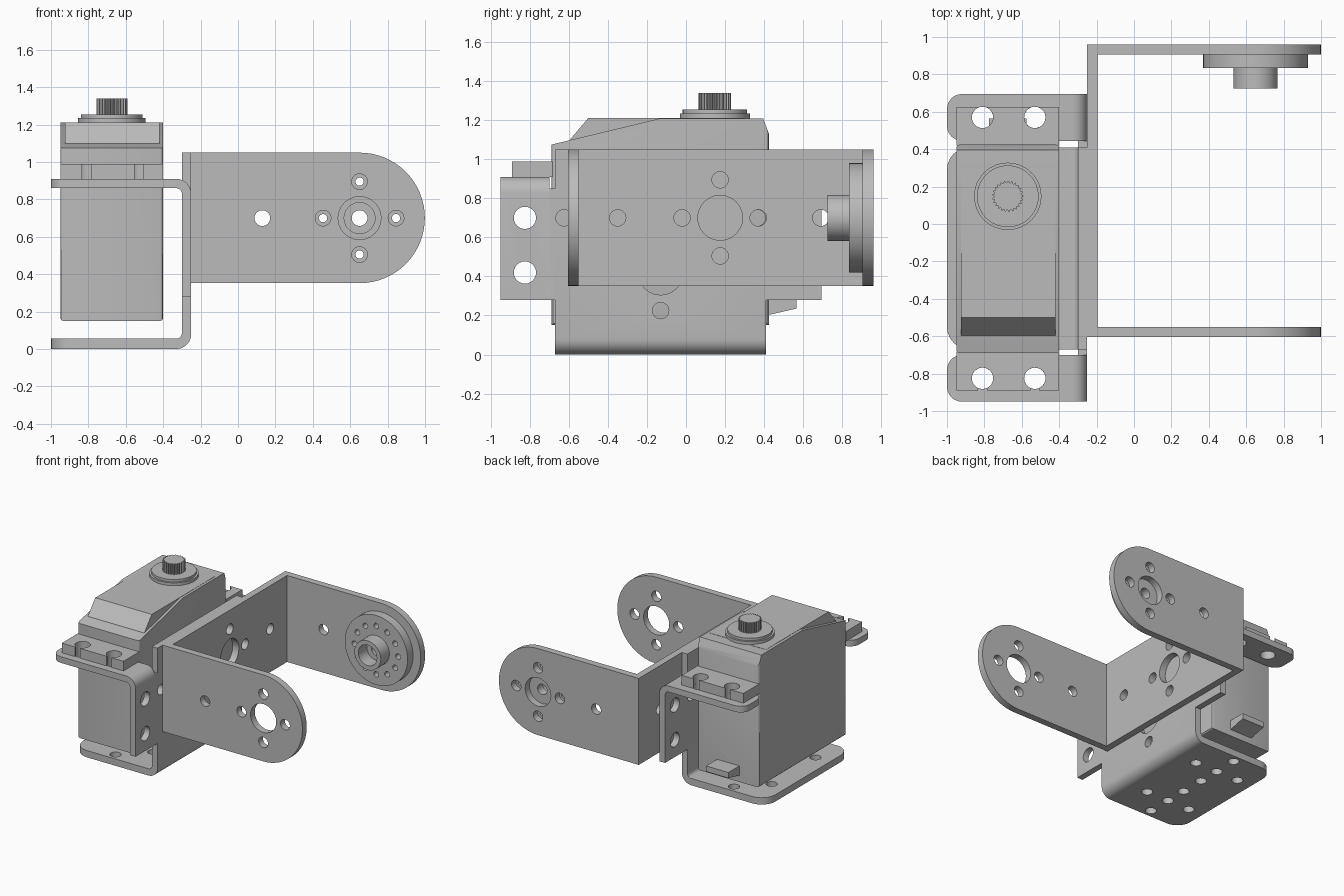
import bpy, bmesh
from math import sin, cos, pi, radians
from mathutils import Vector

if "Cube" in bpy.data.objects:
    bpy.data.objects.remove(bpy.data.objects["Cube"], do_unlink=True)

grey = bpy.data.materials.new("plain grey")
grey.use_nodes = True
grey.diffuse_color = (0.5, 0.5, 0.5, 1)
grey.node_tree.nodes["Principled BSDF"].inputs["Base Color"].default_value = (0.5, 0.5, 0.5, 1)


def place(axis, p, d):
    """Put a 2D point at depth d along an axis."""
    u, v = p
    return {"x": (d, u, v), "y": (u, d, v), "z": (u, v, d)}[axis]


def arc(cx, cy, r, a0=0, a1=360, n=24):
    steps = n if a1 - a0 == 360 else n + 1
    angles = [radians(a0 + (a1 - a0) * i / n) for i in range(steps)]
    return [(cx + r * cos(a), cy + r * sin(a)) for a in angles]


def rect(u0, v0, u1, v1):
    return [(u0, v0), (u1, v0), (u1, v1), (u0, v1)]


def add_prism(bm, axis, pts, a, b):
    low = [bm.verts.new(place(axis, p, a)) for p in pts]
    high = [bm.verts.new(place(axis, p, b)) for p in pts]
    bm.faces.new(low[::-1])
    bm.faces.new(high)
    for i in range(len(pts)):
        j = (i + 1) % len(pts)
        bm.faces.new((low[i], low[j], high[j], high[i]))


def finish(name, bm):
    bmesh.ops.recalc_face_normals(bm, faces=bm.faces)
    mesh = bpy.data.meshes.new(name)
    bm.to_mesh(mesh)
    bm.free()
    mesh.materials.append(grey)
    obj = bpy.data.objects.new(name, mesh)
    bpy.context.collection.objects.link(obj)
    return obj


def prism(name, axis, pts, a, b, round_if=None, radius=0.08, segs=6):
    bm = bmesh.new()
    add_prism(bm, axis, pts, a, b)
    if round_if:
        edges = [e for e in bm.edges if round_if(*[v.co for v in e.verts])]
        bmesh.ops.bevel(bm, geom=edges, offset=radius, segments=segs,
                        profile=0.5, affect='EDGES')
    return finish(name, bm)


def cut(obj, cutters):
    """Subtract a list of (axis, outline, start, end) prisms."""
    bm = bmesh.new()
    for c in cutters:
        add_prism(bm, *c)
    tool = finish("cutter", bm)
    mod = obj.modifiers.new("holes", 'BOOLEAN')
    mod.object, mod.operation, mod.solver = tool, 'DIFFERENCE', 'EXACT'
    bpy.context.view_layer.update()
    deps = bpy.context.evaluated_depsgraph_get()
    mesh = bpy.data.meshes.new_from_object(obj.evaluated_get(deps))
    obj.modifiers.clear()
    obj.data = mesh
    bpy.data.objects.remove(tool, do_unlink=True)


def holes(axis, centres, r, a, b):
    return [(axis, arc(u, v, r), a, b) for u, v in centres]


def cross(u, v, d=0.195):
    return [(u + d, v), (u - d, v), (u, v + d), (u, v - d)]


BIG, SMALL, MOUNT = 0.115, 0.042, 0.057
MID = -0.13
left_end = lambda p, q: p.x < -0.99 and q.x < -0.99 and abs(p.z - q.z) > 0.02

# Servo mount: central wall with its bottom flange
profile = ([(-1, 0)] + arc(-0.33, 0.08, 0.08, -90, 0, 6) + [(-0.25, 1.05), (-0.3, 1.05)]
           + arc(-0.33, 0.085, 0.03, 0, -90, 6) + [(-1, 0.055)])
mount = prism("mount_wall_and_base", "y", profile, -0.67, 0.41, left_end, 0.12)
base_holes = [(-0.67, MID + s * d) for s in (-1, 1) for d in (0.1, 0.28, 0.475)]
base_holes += [(-0.67 + i * 0.2, MID + j * 0.28) for i in (-1, 1) for j in (-1, 1)]
cut(mount, holes("z", base_holes, SMALL, -0.1, 0.1)
    + holes("x", [(MID, 0.42)], BIG, -0.35, -0.2)
    + holes("x", cross(MID, 0.42) + [(-0.625, 0.7), (0.365, 0.7)], SMALL, -0.35, -0.2))

# Servo mount: ears with top flanges, and the strips joining them to the wall
for side, y0, y1, s0, s1 in (("front", -0.95, -0.7, -0.7, -0.67),
                             ("back", 0.445, 0.695, 0.41, 0.445)):
    profile = ([(-0.3, 0.28), (-0.25, 0.28)] + arc(-0.33, 0.83, 0.08, 0, 90, 6)
               + [(-1, 0.91), (-1, 0.86)] + arc(-0.33, 0.83, 0.03, 90, 0, 6))
    ear = prism(side + "_mount_ear", "y", profile, y0, y1, left_end)
    cy = (y0 + y1) / 2
    cut(ear, holes("z", [(-0.81, cy), (-0.53, cy)], MOUNT, 0.8, 1)
        + holes("x", [(cy, 0.7), (cy, 0.42)], MOUNT, -0.35, -0.2))
    prism(side + "_mount_strip", "x", rect(s0, 0.28, s1, 0.85), -0.3, -0.25)

# Servo case and its raised gear cover
case = [(-0.69, 0.15), (0.425, 0.15), (0.425, 1.13), (0.395, 1.21), (-0.13, 1.21), (-0.69, 1.075)]
prism("servo_case", "x", case, -0.95, -0.4,
      lambda p, q: abs(p.x - q.x) < 0.01 and (abs(p.y - q.y) < 0.01 or p.z + q.z < 0.4), 0.018, 3)
cover = [(-0.6, 1.05), (-0.595, 1.1), (-0.5, 1.212), (0.3, 1.212), (0.3, 1.05)]
prism("gear_cover", "x", cover, -0.925, -0.42)

# Servo lugs, each with two keyhole slots
for name, y0, y1, cy, tip in (("front_lug", -0.89, -0.685, -0.825, -0.93),
                              ("back_lug", 0.42, 0.626, 0.57, 0.67)):
    lug = prism(name, "z", rect(-0.95, y0, -0.4, y1), 0.91, 0.988)
    s = 1 if tip > cy else -1
    for x in (-0.81, -0.53):
        a0 = 90 * s + 24
        outline = arc(x, cy, MOUNT, a0, a0 + 312, 24)
        slot = [(x + s * 0.023, tip), (x - s * 0.023, tip)]
        cut(lug, [("z", outline + slot, 0.85, 1.1)])

# Cable outlet
prism("cable_outlet", "x", [(0.41, 0.2), (0.565, 0.235), (0.565, 0.28), (0.41, 0.28)], -0.775, -0.575)

# Output shaft: collar, ring and toothed spline
prism("shaft_collar", "z", arc(-0.675, 0.148, 0.18, n=48), 1.2, 1.235)
prism("shaft_ring", "z", arc(-0.675, 0.148, 0.165, n=48), 1.235, 1.255)
TEETH = 25
spline = []
for i in range(TEETH * 4):
    r = 0.083 if i % 4 < 2 else 0.073
    a = 2 * pi * i / (TEETH * 4)
    spline.append((-0.675 + r * cos(a), 0.148 + r * sin(a)))
prism("shaft_spline", "z", spline, 1.255, 1.34)

# Swing bracket: back wall and two round-ended arms
HX, HZ = 0.65, 0.7
wall = prism("swing_wall", "x", rect(-0.55, 0.352, 0.91, 1.05), -0.25, -0.195)
cut(wall, holes("x", [(0.175, 0.7)], BIG, -0.3, -0.1)
    + holes("x", cross(0.175, 0.7) + [(-0.35, 0.7), (0.69, 0.7)], SMALL, -0.3, -0.1))
outline = [(-0.25, 0.352)] + arc(HX, 0.701, 0.349, -90, 90, 32) + [(-0.25, 1.05)]
for name, y0, y1 in (("front_arm", -0.605, -0.55), ("back_arm", 0.905, 0.96)):
    arm = prism(name, "y", outline, y0, y1)
    cut(arm, holes("y", [(HX, HZ)], BIG, y0 - 0.1, y1 + 0.1)
        + holes("y", cross(HX, HZ) + [(0.13, HZ)], SMALL, y0 - 0.1, y1 + 0.1))

# Round horn with a hub, bolted inside the back arm
horn = prism("horn_disc", "y", arc(HX, HZ, 0.28, n=64), 0.835, 0.905)
cut(horn, holes("y", arc(HX, HZ, 0.195, n=12), 0.022, 0.7, 1)
    + holes("y", [(HX, HZ)], 0.042, 0.7, 1))
hub = prism("horn_hub", "y", arc(HX, HZ, 0.118, n=48), 0.725, 0.835)
cut(hub, holes("y", [(HX, HZ)], 0.083, 0.7, 0.9))

# Smooth the round parts and keep the edges sharp
bpy.ops.object.select_all(action='DESELECT')
for obj in bpy.context.scene.objects:
    if obj.type == 'MESH' and grey.name in obj.data.materials:
        obj.select_set(True)
        bpy.context.view_layer.objects.active = obj
bpy.ops.object.shade_smooth_by_angle(angle=radians(25))
